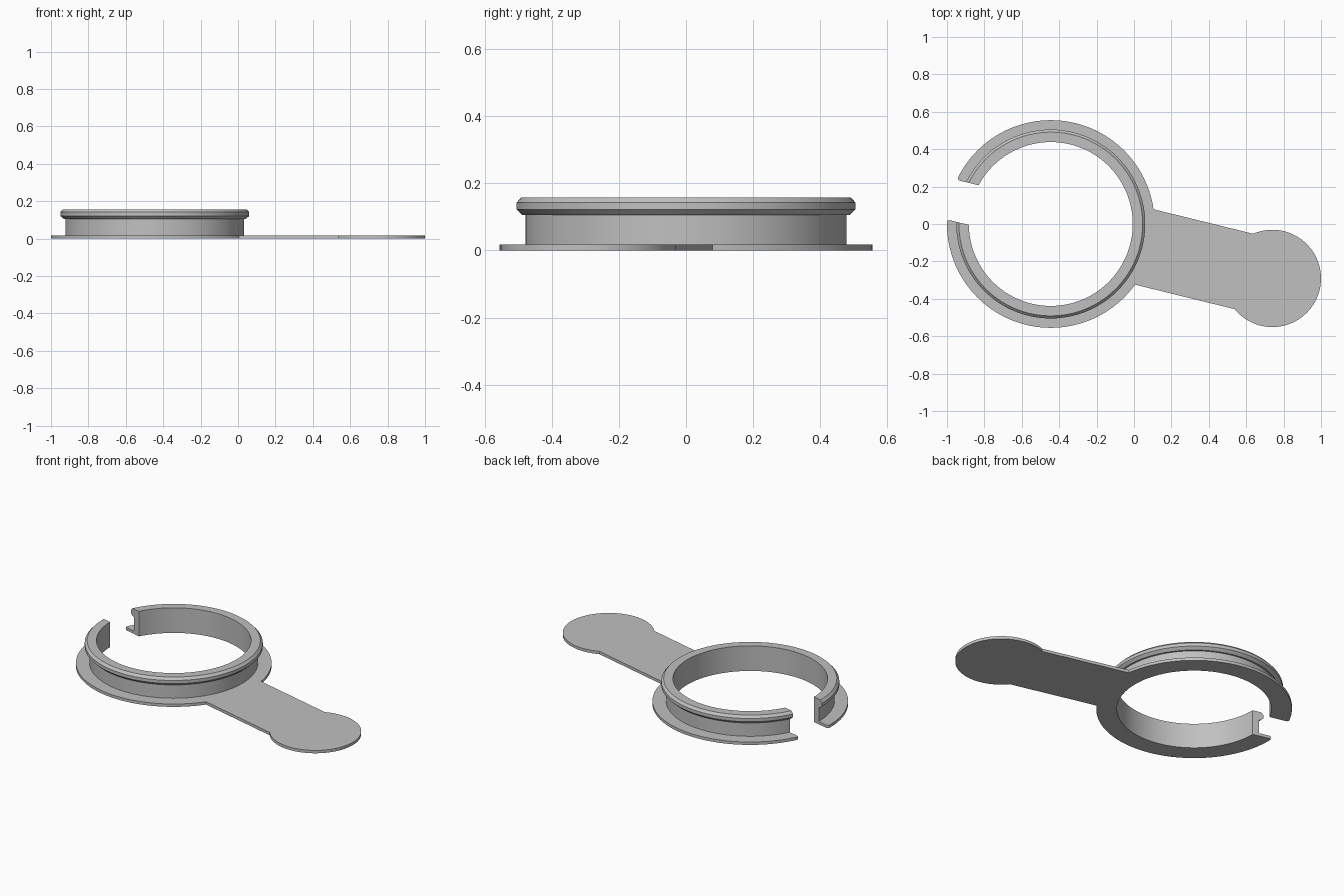
import bpy, bmesh, math
from mathutils import Matrix

if "Cube" in bpy.data.objects:
    bpy.data.objects.remove(bpy.data.objects["Cube"])

TILT = math.radians(-13.8)      # handle direction seen from above
PLACE = Matrix.Translation((-0.445, 0, 0)) @ Matrix.Rotation(TILT, 4, 'Z')
R_IN, R_OUT = 0.438, 0.555      # ring radii
SLOT = 0.109                    # half width of the gap
ARM = 0.2075                    # half width of the handle
PAD_X, PAD_R = 1.22, 0.26       # round grip
THICK = 0.018

grey = bpy.data.materials.new("grey plastic")
grey.diffuse_color = (0.53, 0.53, 0.53, 1)
grey.use_nodes = True
grey.node_tree.nodes["Principled BSDF"].inputs["Base Color"].default_value = grey.diffuse_color


def finish(name, bm):
    bmesh.ops.recalc_face_normals(bm, faces=bm.faces)
    bm.transform(PLACE)
    me = bpy.data.meshes.new(name)
    bm.to_mesh(me)
    bm.free()
    me.materials.append(grey)
    ob = bpy.data.objects.new(name, me)
    bpy.context.collection.objects.link(ob)
    bpy.ops.object.select_all(action='DESELECT')
    ob.select_set(True)
    bpy.context.view_layer.objects.active = ob
    bpy.ops.object.shade_smooth_by_angle(angle=math.radians(20))
    return ob


def arc(cx, r, a0, a1, n):
    return [(cx + r * math.cos(a0 + (a1 - a0) * i / n),
             r * math.sin(a0 + (a1 - a0) * i / n)) for i in range(n + 1)]


def fillet(p, q, c, n=4):
    """Rounded corner from p to q around the sharp corner c."""
    out = []
    for i in range(1, n + 1):
        t = i / n
        out.append(tuple((1 - t) ** 2 * p[k] + 2 * t * (1 - t) * c[k] + t * t * q[k]
                         for k in (0, 1)))
    return out


# Base plate: open flange ring, handle and round grip in one outline
pad_a = math.pi - math.asin(ARM / PAD_R)
half = arc(PAD_X, PAD_R, 0, pad_a, 40)
rim = arc(0, R_OUT, math.asin(ARM / R_OUT), math.pi - math.asin((SLOT + 0.017) / R_OUT), 64)
corner = (-math.sqrt(R_OUT ** 2 - SLOT ** 2), SLOT)
half += rim + fillet(rim[-1], (corner[0] + 0.018, SLOT), corner)
half += arc(0, R_IN, math.pi - math.asin(SLOT / R_IN), 0, 72)
outline = half + [(x, -y) for x, y in reversed(half[1:-1])]

bm = bmesh.new()
# two mirrored halves share the centre line through the handle
for s in (1, -1):
    base = bm.faces.new([bm.verts.new((x, s * y, 0)) for x, y in half])
    ext = bmesh.ops.extrude_face_region(bm, geom=[base], use_keep_orig=True)
    top = [v for v in ext["geom"] if isinstance(v, bmesh.types.BMVert)]
    bmesh.ops.translate(bm, verts=top, vec=(0, 0, THICK))
# remove the inner wall on the centre line and weld the halves
seam = [f for f in bm.faces if all(abs(v.co.y) < 1e-6 for v in f.verts)]
bmesh.ops.delete(bm, geom=seam, context='FACES')
bmesh.ops.remove_doubles(bm, verts=bm.verts, dist=1e-5)
finish("base_plate", bm)

# Upright collar with chamfered lip, swept around and cut square at the gap
profile = [(R_IN, THICK), (0.478, THICK), (0.478, 0.106), (0.488, 0.106),
           (0.505, 0.122), (0.505, 0.142), (0.491, 0.157), (R_IN, 0.157)]
N = 144
bm = bmesh.new()
rows = []
for i in range(N + 1):
    row = []
    for r, z in profile:
        end = math.pi - math.asin(SLOT / r)
        a = -end + 2 * end * i / N
        row.append(bm.verts.new((r * math.cos(a), r * math.sin(a), z)))
    rows.append(row)
P = len(profile)
for a, b in zip(rows, rows[1:]):
    for j in range(P):
        k = (j + 1) % P
        bm.faces.new((a[j], a[k], b[k], b[j]))
bm.faces.new(rows[0])
bm.faces.new(rows[-1])
finish("collar_with_lip", bm)
